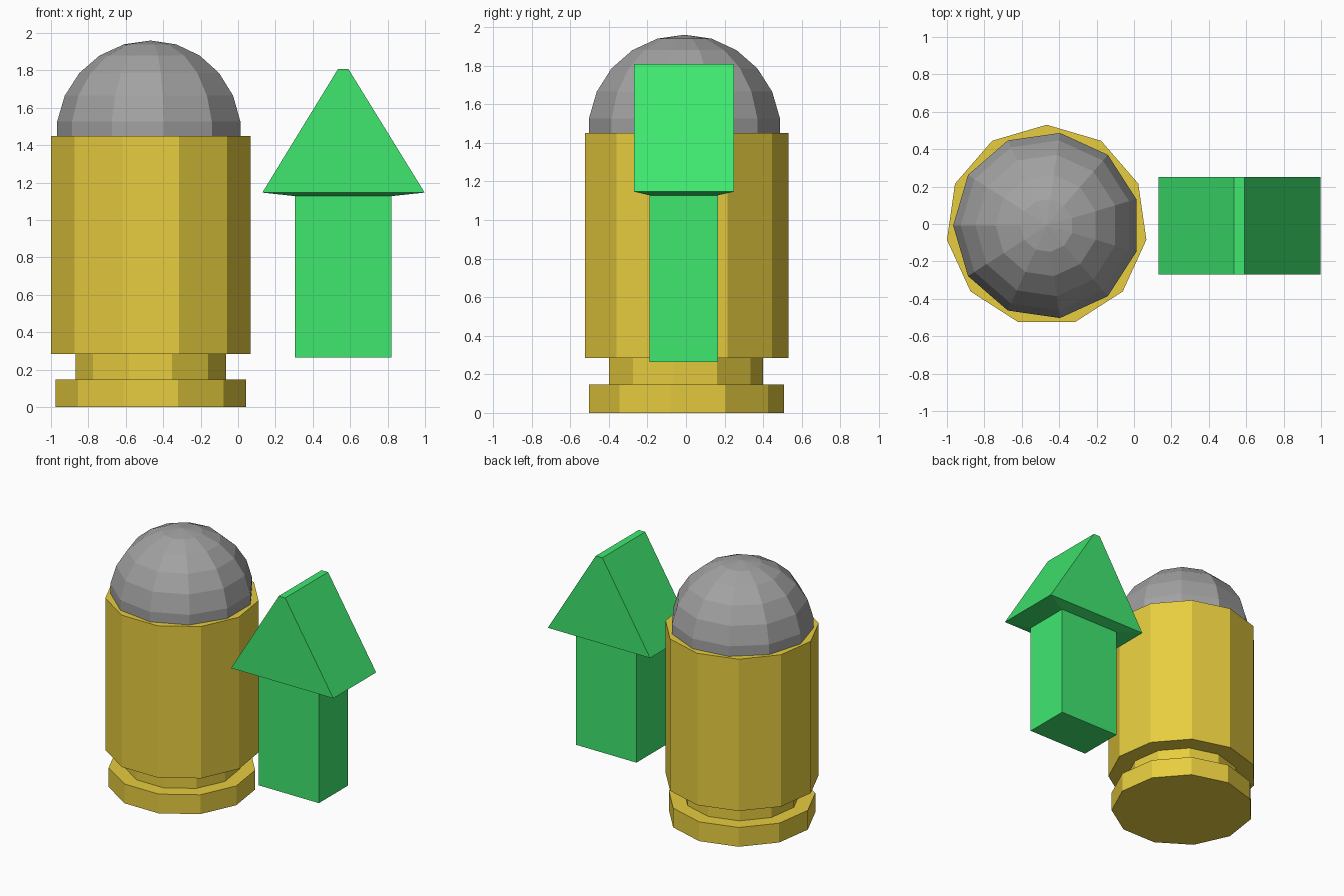
import bpy, bmesh
from math import pi, sin, cos

if "Cube" in bpy.data.objects:
    bpy.data.objects.remove(bpy.data.objects["Cube"])

SIDES = 11
CX, CY = -0.467, -0.008


def material(name, color):
    m = bpy.data.materials.new(name)
    m.diffuse_color = (*color, 1)
    m.use_nodes = True
    m.node_tree.nodes["Principled BSDF"].inputs["Base Color"].default_value = m.diffuse_color
    return m


def build(name, rings, mat):
    """Bridge a stack of equal-sized point rings and cap both ends."""
    bm = bmesh.new()
    loops = [[bm.verts.new(p) for p in ring] for ring in rings]
    for a, b in zip(loops, loops[1:]):
        n = len(a)
        for i in range(n):
            j = (i + 1) % n
            bm.faces.new((a[i], a[j], b[j], b[i]))
    bm.faces.new(loops[0][::-1])
    bm.faces.new(loops[-1])
    bmesh.ops.remove_doubles(bm, verts=bm.verts, dist=1e-4)
    bmesh.ops.recalc_face_normals(bm, faces=bm.faces)
    mesh = bpy.data.meshes.new(name)
    bm.to_mesh(mesh)
    bm.free()
    mesh.materials.append(mat)
    obj = bpy.data.objects.new(name, mesh)
    bpy.context.collection.objects.link(obj)
    return obj


def polygon(r, z):
    # One corner of the polygon points to +y
    angles = [pi / 2 + 2 * pi * i / SIDES for i in range(SIDES)]
    return [(CX + r * cos(a), CY + r * sin(a), z) for a in angles]


def rect(x0, x1, y0, y1, z):
    return [(x0, y0, z), (x1, y0, z), (x1, y1, z), (x0, y1, z)]


brass = material("brass", (0.80, 0.61, 0.05))
lead = material("lead", (0.36, 0.36, 0.36))
green = material("green", (0.05, 0.80, 0.16))

# Casing: rim, extractor groove and main body in one stepped profile
profile = [(0.515, 0), (0.515, 0.148), (0.4065, 0.148),
           (0.4065, 0.285), (0.5385, 0.285), (0.5385, 1.45)]
build("casing", [polygon(r, z) for r, z in profile], brass)

# Rounded tip: faceted sphere half sunk into the casing
bpy.ops.mesh.primitive_uv_sphere_add(segments=SIDES, ring_count=11, radius=0.505,
                                     location=(CX, CY, 1.455), rotation=(0, 0, pi / 2))
tip = bpy.context.object
tip.name = "rounded_tip"
tip.data.materials.append(lead)

# Upward arrow: shaft flaring into a wedge-shaped head
build("up_arrow", [
    rect(0.305, 0.82, -0.19, 0.165, 0.265),
    rect(0.305, 0.82, -0.19, 0.165, 1.128),
    rect(0.13, 0.998, -0.27, 0.25, 1.147),
    rect(0.535, 0.59, -0.27, 0.25, 1.808),
], green)
